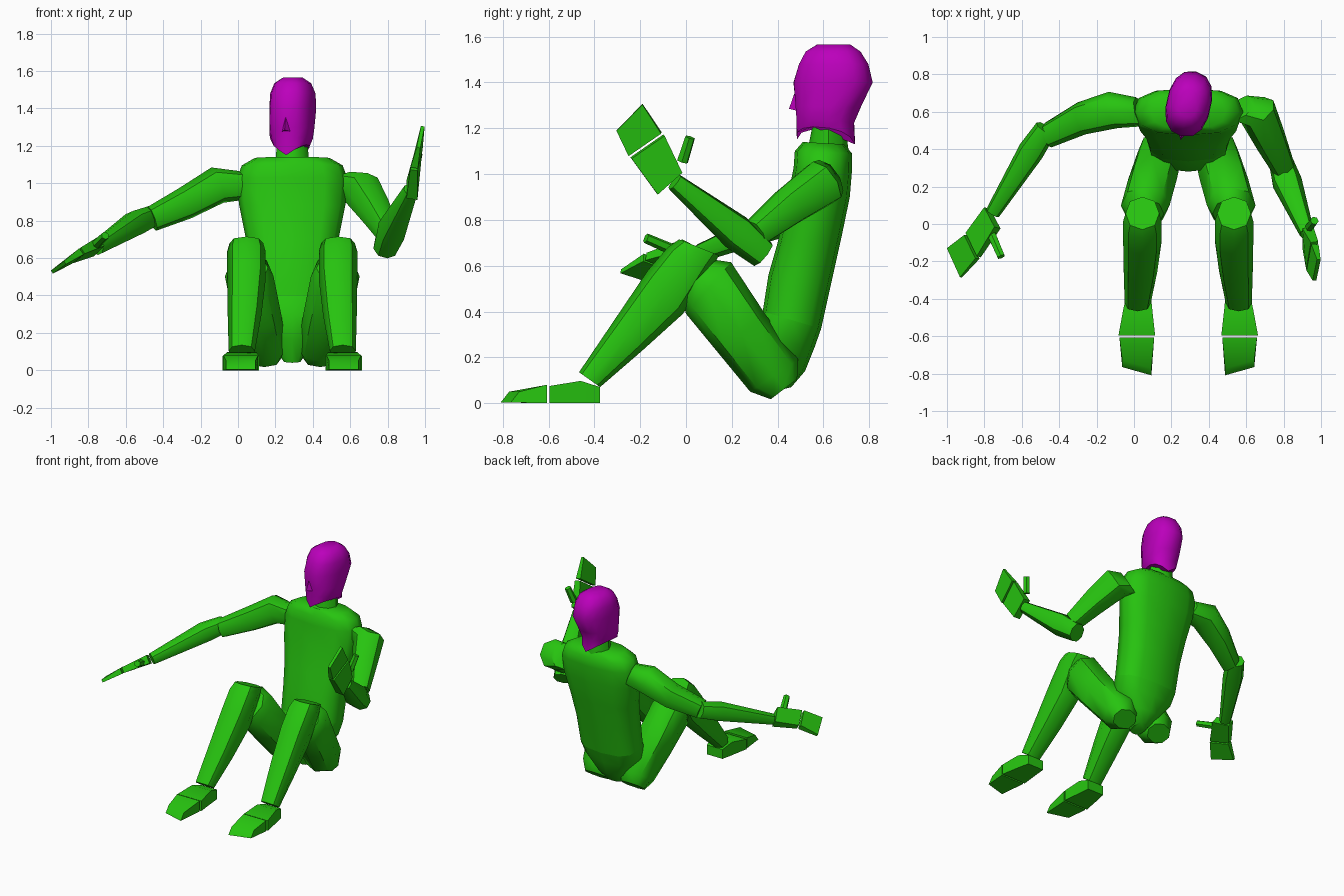
import bpy, bmesh
from math import sin, cos, pi, copysign
from mathutils import Vector as V

if "Cube" in bpy.data.objects:
    bpy.data.objects.remove(bpy.data.objects["Cube"])

CX = 0.29  # body's mirror plane


def material(name, rgb):
    m = bpy.data.materials.new(name)
    m.diffuse_color = (*rgb, 1)
    m.use_nodes = True
    m.node_tree.nodes["Principled BSDF"].inputs["Base Color"].default_value = m.diffuse_color
    return m


GREEN = material("green", (0.02, 0.55, 0.005))
PURPLE = material("purple", (0.5, 0.0, 0.5))


def make(name, bm, mat):
    bmesh.ops.recalc_face_normals(bm, faces=bm.faces)
    me = bpy.data.meshes.new(name)
    bm.to_mesh(me)
    bm.free()
    me.materials.append(mat)
    ob = bpy.data.objects.new(name, me)
    bpy.context.collection.objects.link(ob)
    return ob


def loft(name, sections, n=8, e=1.0, mat=GREEN):
    """Each section: two opposite points, a sideways half-width vector, optional lift of the sides."""
    bm = bmesh.new()
    rings = []
    for a, b, side, *lift in sections:
        a, b, side = V(a), V(b), V(side)
        c, u = (a + b) / 2, (a - b) / 2
        ring = []
        for i in range(n):
            t = 2 * pi * i / n + (pi / 4 if n == 4 else 0)
            p, q = cos(t), sin(t)
            if n == 4:
                p, q = copysign(1, p), copysign(1, q)
            else:
                p, q = (copysign(abs(k) ** e, k) if abs(k) > 1e-6 else 0 for k in (p, q))
            co = c + u * p + side * q
            if lift:
                co.z += lift[0] * abs(q)
            ring.append(bm.verts.new(co))
        rings.append(ring)
    for r, s in zip(rings, rings[1:]):
        for i in range(n):
            j = (i + 1) % n
            bm.faces.new((r[i], r[j], s[j], s[i]))
    bm.faces.new(rings[0])
    bm.faces.new(rings[-1])
    return make(name, bm, mat)


def body(name, profile, n=12, e=0.75):
    """Profile rows: front y, z, back y, z, half width."""
    return loft(name, [((CX, fy, fz), (CX, by, bz), (w, 0, 0)) for fy, fz, by, bz, w in profile], n, e)


def limb(name, path, n=8):
    """Path rows: centre and radius."""
    d = (V(path[-1][0]) - V(path[0][0])).normalized()
    side = d.cross(V((0, 0, 1))).normalized()
    up = side.cross(d)
    return loft(name, [(V(c) + up * r, V(c) - up * r, side * r) for c, r in path], n, 0.9)


def slab(name, a, b, c, d, t0, t1):
    """Flat tapered plate from edge a-b to edge c-d."""
    nrm = (V(b) - V(a)).cross(V(c) - V(a)).normalized()
    return loft(name, [(a, b, nrm * t0), (c, d, nrm * t1)], 4)


# Torso, pelvis and neck
body("torso", [
    (.51, 1.14, .69, 1.13, .20), (.475, 1.10, .725, 1.09, .27), (.47, 1.03, .725, 1.02, .295),
    (.44, .88, .715, .90, .285), (.40, .70, .68, .73, .25), (.36, .56, .64, .55, .23),
    (.335, .40, .59, .325, .225)])
body("pelvis", [
    (.335, .40, .59, .325, .225), (.28, .30, .56, .24, .21),
    (.29, .17, .52, .14, .12), (.34, .04, .46, .07, .05)])
body("neck", [(.53, 1.10, .71, 1.10, .09), (.56, 1.25, .69, 1.25, .08)], 8, 1)


# Head, turned slightly to one side
def hp(y, z, s=0.0):
    d = y - .63
    return V((CX + .22 * d + .975 * s, .63 + .975 * d - .22 * s, z))


rows = [(.48, 1.15, .74, 1.13, .095, .065), (.48, 1.24, .735, 1.22, .112, .01),
        (.475, 1.30, .765, 1.29, .117, 0), (.465, 1.40, .82, 1.40, .12, 0),
        (.49, 1.48, .80, 1.48, .117, 0), (.52, 1.535, .765, 1.535, .095, 0),
        (.57, 1.565, .72, 1.565, .05, 0)]
loft("head", [(hp(fy, fz), hp(by, bz), (.975 * w, -.22 * w, 0), lift)
              for fy, fz, by, bz, w, lift in rows], 14, .85, PURPLE)
bm = bmesh.new()
tip, top, left, right = [bm.verts.new(hp(*p)) for p in
                         ((.445, 1.285), (.472, 1.36), (.495, 1.275, -.03), (.495, 1.275, .03))]
for f in ((tip, top, left), (tip, right, top), (tip, left, right), (top, right, left)):
    bm.faces.new(f)
make("nose", bm, PURPLE)

# Legs and feet, mirrored; d is the distance from the mirror plane
for s, tag in ((-1, "right"), (1, "left")):
    def leg(name, profile, n=8, e=.9):
        return loft(f"{tag}_{name}", [
            ((CX + s * d, fy, fz), (CX + s * d, by, bz), (s * w, 0, 0))
            for d, fy, fz, by, bz, w in profile], n, e)

    leg("thigh", [(.23, .13, .625, -.02, .47, .10), (.23, .197, .615, 0, .39, .13),
                  (.19, .345, .39, .14, .22, .13), (.15, .49, .19, .28, .05, .12),
                  (.15, .485, .105, .37, .017, .09)])
    leg("shin", [(.245, -.03, .715, .145, .645, .09), (.245, -.08, .68, .11, .59, .103),
                 (.245, -.166, .58, -.013, .39, .103), (.255, -.316, .358, -.19, .23, .09),
                 (.27, -.467, .135, -.375, .07, .07)])
    leg("foot", [(.265, -.375, .07, -.375, 0, .065), (.27, -.46, .097, -.46, 0, .078),
                 (.275, -.595, .075, -.595, 0, .098)], 4)
    x = CX + s * .275
    loft(f"{tag}_toes", [((x, -.607, .08), (x, -.607, 0), (-s * .093, 0, 0)),
                         ((x, -.75, .05), (x, -.787, .003), (-s * .078, -.022, 0))], 4)

# Outstretched right arm
limb("right_upper_arm", [((.03, .60, .99), .08), ((-.11, .61, .99), .10),
                         ((-.28, .565, .895), .088), ((-.46, .475, .81), .068)])
limb("right_forearm", [((-.47, .51, .82), .06), ((-.55, .39, .785), .07), ((-.755, .06, .655), .04)])
slab("right_palm", (-.785, .085, .635), (-.73, -.02, .69), (-.89, -.05, .59), (-.83, -.175, .64), .03, .02)
slab("right_fingers", (-.897, -.06, .587), (-.837, -.185, .636), (-.995, -.13, .525), (-.925, -.285, .575), .02, .01)
limb("right_thumb", [((-.76, -.06, .67), .025), ((-.71, -.175, .72), .022)], 6)

# Raised left arm
limb("left_upper_arm", [((.57, .62, .985), .09), ((.66, .60, .965), .105),
                        ((.73, .45, .86), .088), ((.80, .30, .74), .065)])
limb("left_forearm", [((.785, .335, .65), .065), ((.82, .22, .745), .08), ((.925, -.05, .965), .04)])
slab("left_palm", (.93, -.02, 1.01), (.93, -.127, .915), (.965, -.096, 1.17), (.94, -.24, 1.07), .03, .02)
slab("left_fingers", (.967, -.108, 1.18), (.942, -.25, 1.082), (.988, -.19, 1.305), (.965, -.303, 1.19), .02, .01)
limb("left_thumb", [((.938, -.015, 1.055), .025), ((.965, .018, 1.16), .022)], 6)

# Smooth shading with crisp ends
bpy.ops.object.select_all(action='SELECT')
bpy.context.view_layer.objects.active = bpy.context.selected_objects[0]
bpy.ops.object.shade_smooth_by_angle(angle=0.8)
